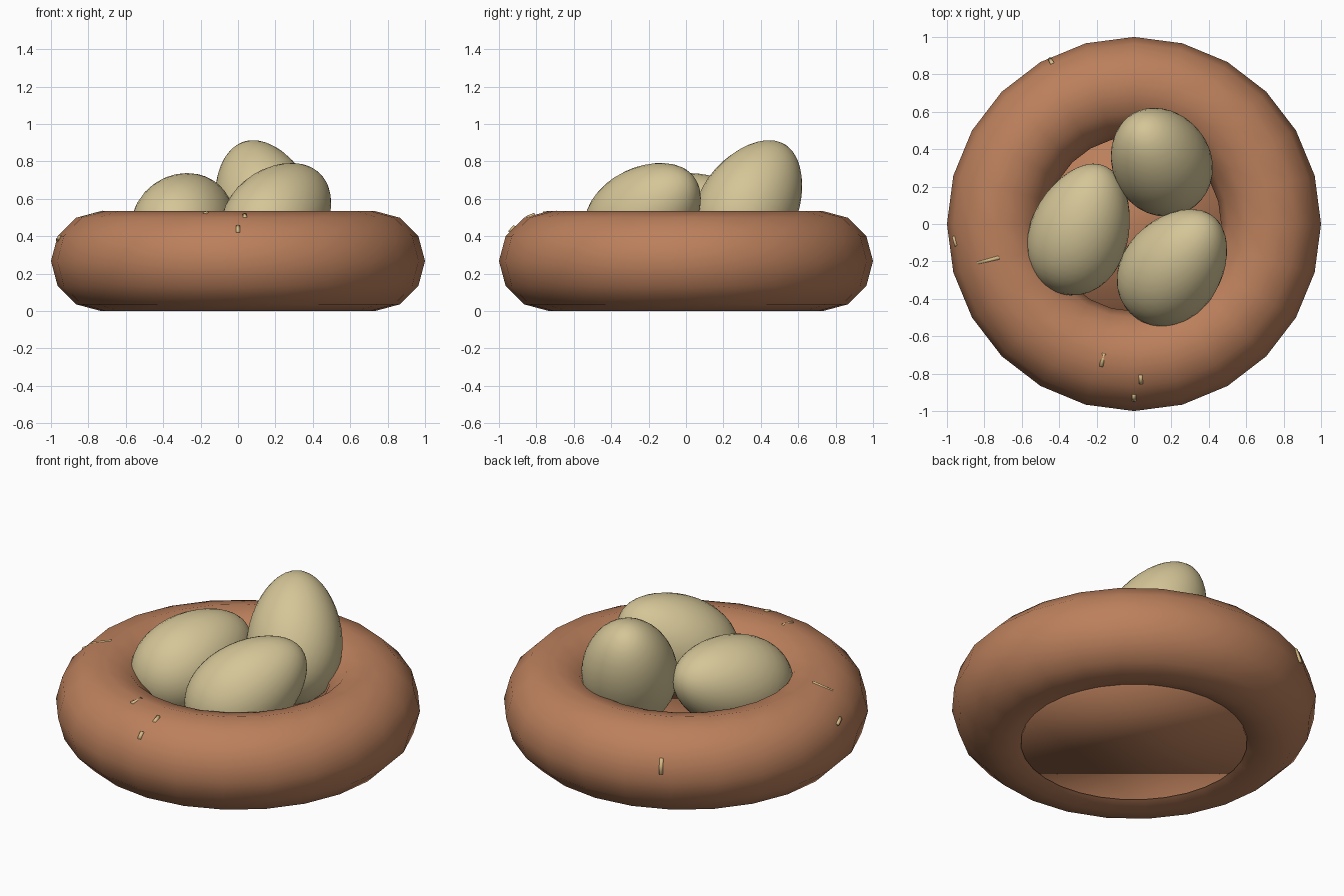
import bpy, bmesh, math
from mathutils import Vector

if "Cube" in bpy.data.objects:
    bpy.data.objects.remove(bpy.data.objects["Cube"])

R, T, ZC = 0.733, 0.267, 0.267      # nest ring radius, tube radius, centre height


def material(name, rgb):
    m = bpy.data.materials.new(name)
    m.diffuse_color = (*rgb, 1)
    m.use_nodes = True
    m.node_tree.nodes["Principled BSDF"].inputs["Base Color"].default_value = m.diffuse_color
    return m


CLAY = material("nest brown", (0.50, 0.215, 0.107))
SHELL = material("egg cream", (0.66, 0.56, 0.31))
STRAW = material("straw", (0.68, 0.50, 0.24))


def finish(ob, name, mat):
    ob.name = name
    ob.data.materials.append(mat)
    for p in ob.data.polygons:
        p.use_smooth = True


# Nest ring
bpy.ops.mesh.primitive_torus_add(major_radius=R, minor_radius=T, major_segments=24,
                                 minor_segments=12, location=(0, 0, ZC))
finish(bpy.context.object, "nest_ring", CLAY)

# Nest floor: a smooth-shaded disc sunk in the ring
bpy.ops.mesh.primitive_cylinder_add(vertices=32, radius=0.62, depth=0.16, location=(0, 0, 0.095))
finish(bpy.context.object, "nest_floor", CLAY)


# Eggs: a sphere stretched and narrowed towards the tip, laid along an axis
def egg(name, centre, axis, r=0.262, half=0.37, taper=0.13):
    bm = bmesh.new()
    bmesh.ops.create_uvsphere(bm, u_segments=32, v_segments=20, radius=1)
    for v in bm.verts:
        k = r * (1 - taper * v.co.z)
        v.co = Vector((v.co.x * k, v.co.y * k, v.co.z * half))
    me = bpy.data.meshes.new(name)
    bm.to_mesh(me)
    bm.free()
    ob = bpy.data.objects.new(name, me)
    bpy.context.collection.objects.link(ob)
    ob.location = centre
    ob.rotation_mode = 'QUATERNION'
    ob.rotation_quaternion = Vector(axis).to_track_quat('Z', 'Y')
    finish(ob, name, SHELL)


egg("egg_left", (-0.285, -0.025, 0.475), (0.32, 0.90, 0.30))
egg("egg_right", (0.217, -0.222, 0.508), (0.52, 0.66, 0.54))
egg("egg_back", (0.138, 0.345, 0.58), (-0.28, 0.48, 0.83))


# Straw bits just breaking the surface of the ring
def on_ring(a, t, tube):
    a, t = math.radians(a), math.radians(t)
    q = R + tube * math.cos(t)
    return Vector((q * math.cos(a), q * math.sin(a), ZC + tube * math.sin(t)))


def straw(i, start, end, rad=0.012):
    p, q = on_ring(*start, T - 0.009), on_ring(*end, T - 0.009)
    bpy.ops.mesh.primitive_cylinder_add(vertices=6, radius=rad, depth=(q - p).length,
                                        location=(p + q) / 2)
    ob = bpy.context.object
    ob.rotation_mode = 'QUATERNION'
    ob.rotation_quaternion = (q - p).to_track_quat('Z', 'Y')
    finish(ob, f"straw_{i}", STRAW)


bits = [((194, 60), (194, 88)), ((257, 79), (257, 95)), ((272.5, 62), (272.5, 73)),
        ((270, 36), (270, 46)), ((117, 8), (117, 28)), ((184, 26), (187, 30))]
for i, (s, e) in enumerate(bits):
    straw(i, s, e)
